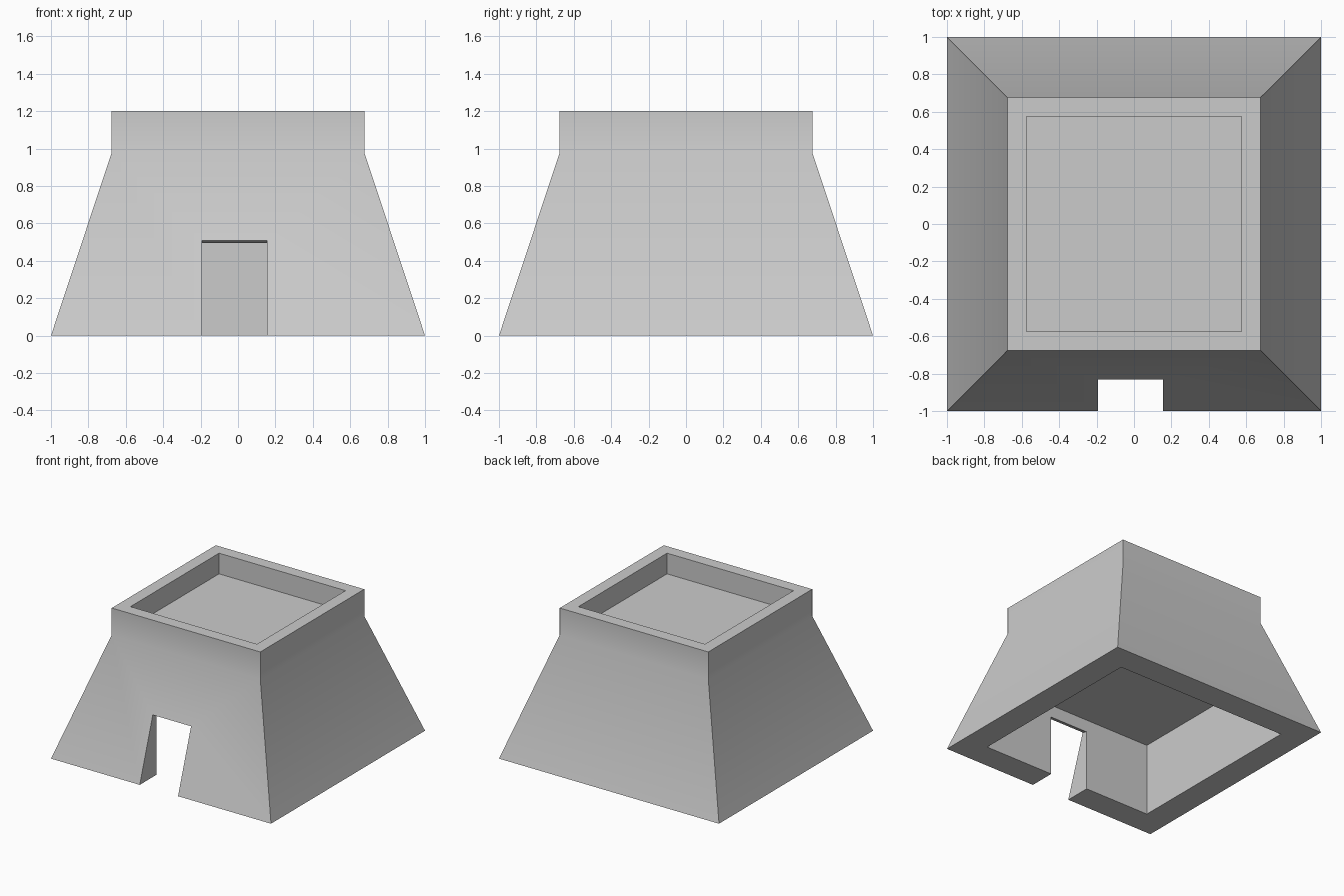
import bpy, bmesh, math

if "Cube" in bpy.data.objects:
    bpy.data.objects.remove(bpy.data.objects["Cube"])


def new_object(name, bm):
    bmesh.ops.recalc_face_normals(bm, faces=bm.faces)
    mesh = bpy.data.meshes.new(name)
    bm.to_mesh(mesh)
    bm.free()
    obj = bpy.data.objects.new(name, mesh)
    bpy.context.collection.objects.link(obj)
    return obj


# Tower body: square rings from the ceiling of the hollow, round the outside, to the sunken roof
profile = [(0.785, 0.597), (0.785, 0), (1, 0), (0.675, 0.98),
           (0.675, 1.2), (0.575, 1.2), (0.575, 1.03)]
bm = bmesh.new()
rings = [[bm.verts.new((sx * h, sy * h, z))
          for sx, sy in ((-1, -1), (1, -1), (1, 1), (-1, 1))] for h, z in profile]
for a, b in zip(rings, rings[1:]):
    for i in range(4):
        j = (i + 1) % 4
        bm.faces.new((a[i], a[j], b[j], b[i]))
bm.faces.new(rings[0])
bm.faces.new(rings[-1])
tower = new_object("tower_body", bm)

# Doorway cutter: the lintel underside runs square to the sloping wall
slope, y_wall, z_door = 0.3316, -0.831, 0.51
bm = bmesh.new()
side = [bm.verts.new((-0.193, y, z)) for y, z in (
    (-1.1, -0.1), (-0.7, -0.1),
    (-0.7, z_door - (-0.7 - y_wall) * slope),
    (-1.1, z_door - (-1.1 - y_wall) * slope))]
face = bm.faces.new(side)
ext = bmesh.ops.extrude_face_region(bm, geom=[face], use_keep_orig=True)
bmesh.ops.translate(bm, vec=(0.348, 0, 0),
                    verts=[v for v in ext["geom"] if isinstance(v, bmesh.types.BMVert)])
cutter = new_object("doorway_cutter", bm)
cutter.hide_render = True

cut = tower.modifiers.new("doorway", 'BOOLEAN')
cut.operation = 'DIFFERENCE'
cut.solver = 'EXACT'
cut.object = cutter

# Apply the cut, drop the helper, soften the shallow bend under the parapet
bpy.context.view_layer.objects.active = tower
tower.select_set(True)
bpy.ops.object.modifier_apply(modifier="doorway")
bpy.data.objects.remove(cutter)
bpy.ops.object.shade_smooth_by_angle(angle=math.radians(30))
